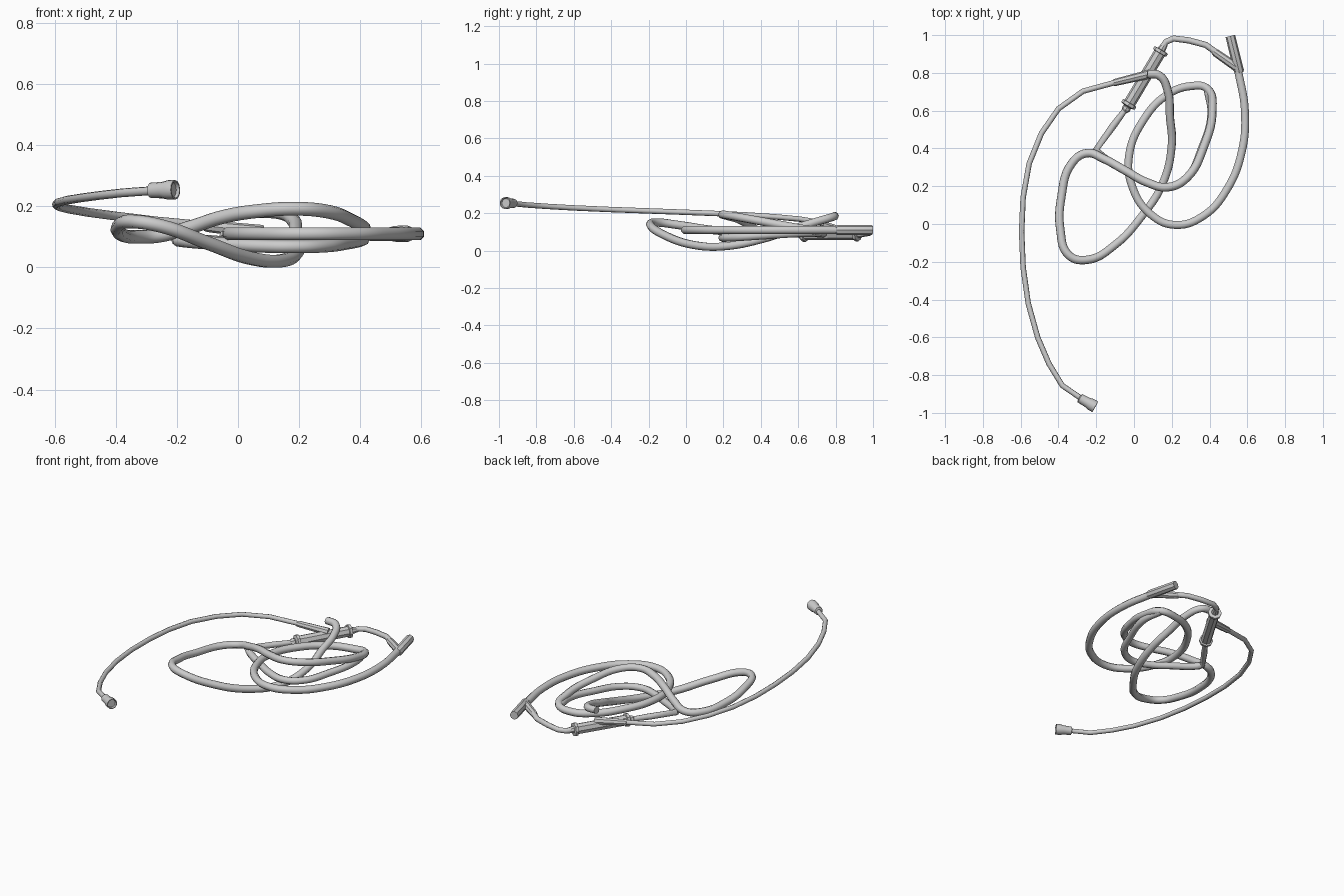
import bpy, bmesh, math
from mathutils import Vector


def finish(ob, angle):
    """Select one object and shade it smooth below the angle."""
    bpy.ops.object.select_all(action='DESELECT')
    ob.select_set(True)
    bpy.context.view_layer.objects.active = ob
    if ob.type == 'CURVE':
        bpy.ops.object.convert(target='MESH')
    bpy.ops.object.shade_smooth_by_angle(angle=math.radians(angle))


def tube(name, pts, radius, smooth_path=True, ends=1.0, res=2):
    """Round tube along points; ends scales the radius at the first point."""
    cu = bpy.data.curves.new(name, 'CURVE')
    cu.dimensions = '3D'
    cu.bevel_depth = radius
    cu.bevel_resolution = res
    cu.resolution_u = 7
    cu.use_fill_caps = True
    if smooth_path:
        sp = cu.splines.new('BEZIER')
        sp.bezier_points.add(len(pts) - 1)
        for b, p in zip(sp.bezier_points, pts):
            b.co = p
            b.handle_left_type = b.handle_right_type = 'AUTO'
        sp.bezier_points[0].radius = ends
    else:
        sp = cu.splines.new('POLY')
        sp.points.add(len(pts) - 1)
        for q, p in zip(sp.points, pts):
            q.co = (*p, 1)
        sp.points[0].radius = ends
    ob = bpy.data.objects.new(name, cu)
    bpy.context.collection.objects.link(ob)
    finish(ob, 50)


def turned(name, a, b, profile, sides=8, angle=30):
    """Profile of (distance along a-b as 0..1, radius) revolved about a-b."""
    a, b = Vector(a), Vector(b)
    d = b - a
    rot = d.to_track_quat('Z', 'Y')
    bm = bmesh.new()
    rings = []
    for t, r in profile:
        rings.append([bm.verts.new(a + d * t + rot @ Vector(
            (r * math.cos(2 * math.pi * i / sides), r * math.sin(2 * math.pi * i / sides), 0)))
            for i in range(sides)])
    for r0, r1 in zip(rings, rings[1:]):
        for i in range(sides):
            j = (i + 1) % sides
            bm.faces.new((r0[i], r0[j], r1[j], r1[i]))
    bm.faces.new(rings[0][::-1])
    bm.faces.new(rings[-1])
    bmesh.ops.recalc_face_normals(bm, faces=bm.faces)
    me = bpy.data.meshes.new(name)
    bm.to_mesh(me)
    bm.free()
    ob = bpy.data.objects.new(name, me)
    bpy.context.collection.objects.link(ob)
    finish(ob, angle)


# Long coiled tube: loose end, left lobe, inner loop, outer loop, junction
tube("coiled_tube", [
    (0.07, 0.795, 0.185), (0.135, 0.785, 0.18), (0.18, 0.70, 0.155), (0.19, 0.57, 0.115),
    (0.20, 0.42, 0.065), (0.15, 0.21, 0.023), (0.04, 0.04, 0.03), (-0.10, -0.11, 0.08),
    (-0.25, -0.19, 0.135), (-0.345, -0.165, 0.15), (-0.39, -0.03, 0.135), (-0.385, 0.14, 0.11),
    (-0.33, 0.32, 0.1), (-0.25, 0.375, 0.105), (-0.16, 0.345, 0.13), (-0.05, 0.285, 0.165),
    (0.07, 0.22, 0.185), (0.18, 0.195, 0.192), (0.28, 0.245, 0.185), (0.37, 0.41, 0.155),
    (0.415, 0.60, 0.12), (0.39, 0.715, 0.10), (0.30, 0.73, 0.09), (0.17, 0.68, 0.095),
    (0.05, 0.55, 0.105), (-0.025, 0.37, 0.11), (-0.01, 0.20, 0.11), (0.09, 0.05, 0.11),
    (0.22, -0.005, 0.11), (0.37, 0.045, 0.11), (0.49, 0.18, 0.11), (0.57, 0.38, 0.11),
    (0.587, 0.60, 0.11), (0.55, 0.82, 0.11)], 0.0225)

# Lower strand running under the inner loop, merging into it on the right
tube("lower_tube", [
    (-0.20, 0.385, 0.09), (-0.16, 0.35, 0.085), (-0.05, 0.285, 0.077), (0.07, 0.22, 0.07),
    (0.18, 0.195, 0.068), (0.28, 0.245, 0.07), (0.36, 0.40, 0.08), (0.41, 0.58, 0.092),
    (0.39, 0.715, 0.096)], 0.0215)
tube("chamber_lower_tube", [(-0.05, 0.60, 0.087), (-0.11, 0.52, 0.088), (-0.20, 0.395, 0.09),
                            (-0.17, 0.36, 0.087)], 0.019, False, 0.8)

# Drip chamber: ribbed body with a flange at each end
turned("drip_chamber", (-0.05, 0.595, 0.087), (0.165, 0.955, 0.09), [
    (0, 0.014), (0.03, 0.023), (0.06, 0.023), (0.07, 0.019), (0.085, 0.041), (0.125, 0.041),
    (0.13, 0.032), (0.86, 0.032), (0.865, 0.041), (0.905, 0.041), (0.91, 0.022), (1, 0.016)])

# Upper link from chamber to the junction
tube("upper_tube", [(0.15, 0.935, 0.09), (0.17, 0.965, 0.092), (0.21, 0.982, 0.095),
                    (0.29, 0.972, 0.10), (0.38, 0.948, 0.105), (0.44, 0.905, 0.11)],
     0.0165, False)

# Angled junction: straight arm plus side arm
turned("junction_arm", (0.558, 0.80, 0.11), (0.51, 0.995, 0.11),
       [(0, 0.022), (0.05, 0.027), (1, 0.026)])
turned("junction_branch", (0.42, 0.915, 0.107), (0.55, 0.825, 0.11),
       [(0, 0.017), (0.1, 0.021), (1, 0.024)])

# Thin patient line with its sleeve and end connector
tube("thin_line", [
    (-0.09, 0.752, 0.135), (-0.27, 0.703, 0.152), (-0.40, 0.61, 0.168), (-0.49, 0.48, 0.18),
    (-0.555, 0.32, 0.191), (-0.587, 0.14, 0.199), (-0.595, -0.04, 0.206),
    (-0.587, -0.23, 0.213), (-0.56, -0.42, 0.22), (-0.51, -0.60, 0.228),
    (-0.45, -0.74, 0.236), (-0.38, -0.855, 0.244), (-0.27, -0.93, 0.252)], 0.0145, False)
turned("line_sleeve", (-0.11, 0.747, 0.136), (0.08, 0.793, 0.115),
       [(0, 0.016), (0.05, 0.019), (1, 0.024)])
turned("end_connector", (-0.29, -0.92, 0.252), (-0.205, -0.968, 0.254), [
    (0, 0.016), (0.05, 0.025), (0.5, 0.027), (0.72, 0.032), (1, 0.032),
    (1, 0.027), (0.9, 0.024)], 12, 40)
